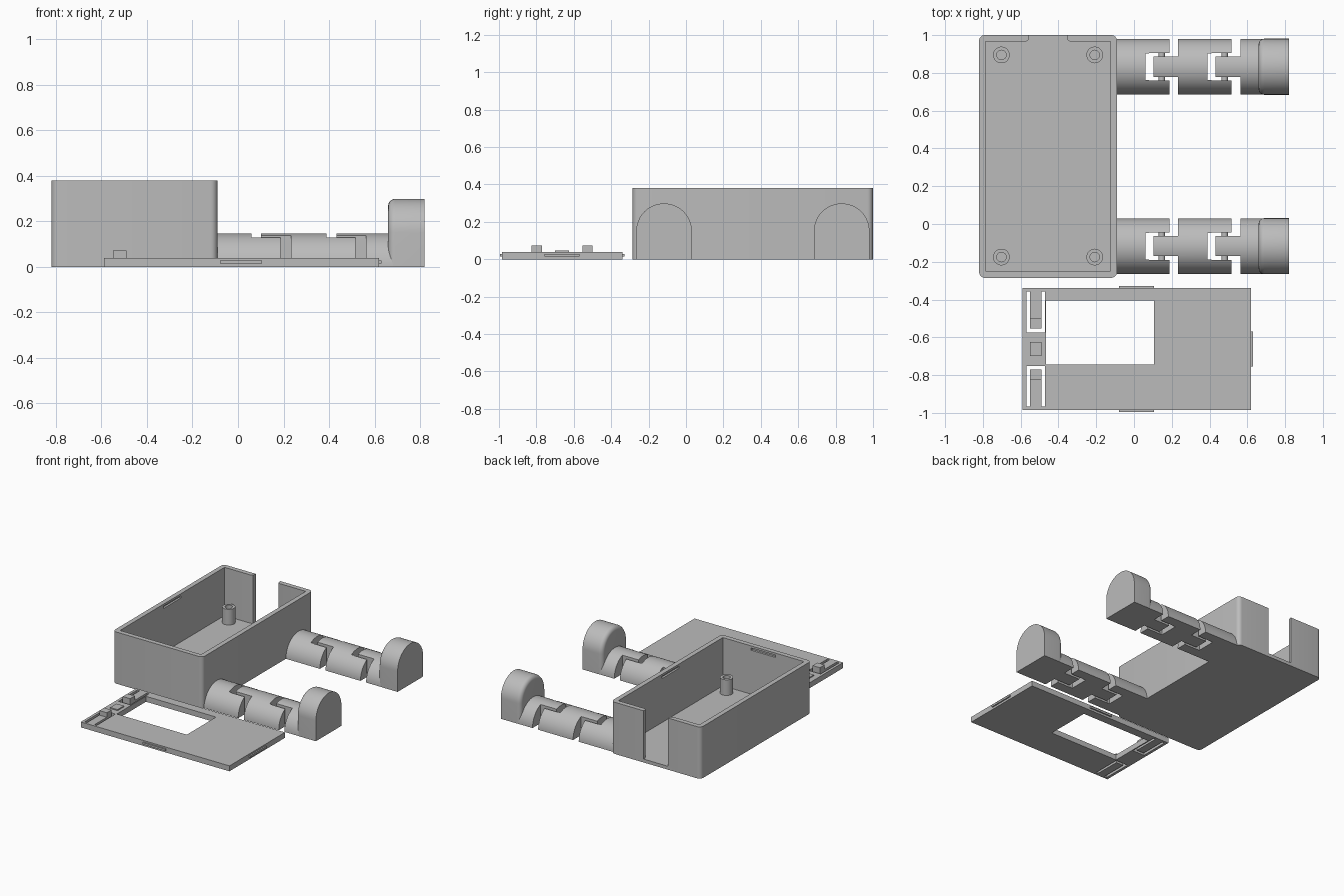
import bpy, bmesh, math
from mathutils import Vector

cube = bpy.data.objects.get("Cube")
if cube:
    bpy.data.objects.remove(cube, do_unlink=True)

grey = bpy.data.materials.new("plain grey")
grey.use_nodes = True
COLOUR = (0.5, 0.5, 0.5, 1)
grey.diffuse_color = COLOUR
grey.node_tree.nodes["Principled BSDF"].inputs["Base Color"].default_value = COLOUR


def finish(name, bm):
    bmesh.ops.recalc_face_normals(bm, faces=bm.faces)
    mesh = bpy.data.meshes.new(name)
    bm.to_mesh(mesh)
    bm.free()
    mesh.materials.append(grey)
    ob = bpy.data.objects.new(name, mesh)
    bpy.context.collection.objects.link(ob)
    return ob


def prism(name, points, direction):
    """Extrude a closed outline along a direction."""
    bm = bmesh.new()
    face = bm.faces.new([bm.verts.new(p) for p in points])
    new = bmesh.ops.extrude_face_region(bm, geom=[face])["geom"]
    verts = [v for v in new if isinstance(v, bmesh.types.BMVert)]
    bmesh.ops.translate(bm, verts=verts, vec=Vector(direction))
    return finish(name, bm)


def block(name, x, y, z):
    outline = [(x[0], y[0], z[0]), (x[1], y[0], z[0]), (x[1], y[1], z[0]), (x[0], y[1], z[0])]
    return prism(name, outline, (0, 0, z[1] - z[0]))


def rod(name, centre, radius, length, axis="Z"):
    bm = bmesh.new()
    bmesh.ops.create_cone(bm, cap_ends=True, segments=32, radius1=radius,
                          radius2=radius, depth=length)
    ob = finish(name, bm)
    if axis == "Y":
        ob.rotation_euler.x = math.pi / 2
    ob.location = centre
    return ob


def arch(name, x, y, radius, straight):
    """Bar along x with a flat base and a half-round top."""
    pts = [(x[0], y - radius, 0)] if straight else []
    for i in range(33):
        a = math.pi * i / 32
        pts.append((x[0], y - radius * math.cos(a), straight + radius * math.sin(a)))
    if straight:
        pts.append((x[0], y + radius, 0))
    return prism(name, pts, (x[1] - x[0], 0, 0))


def combine(target, others, operation="DIFFERENCE"):
    bpy.context.view_layer.objects.active = target
    for other in others:
        mod = target.modifiers.new("combine", "BOOLEAN")
        mod.operation, mod.solver, mod.object = operation, "EXACT", other
        bpy.ops.object.modifier_apply(modifier=mod.name)
        bpy.data.objects.remove(other, do_unlink=True)
    return target


def round_edges(ob, pick, radius, segments=6):
    bm = bmesh.new()
    bm.from_mesh(ob.data)
    edges = [e for e in bm.edges if pick(*[v.co for v in e.verts])]
    bmesh.ops.bevel(bm, geom=edges, offset=radius, segments=segments,
                    profile=0.5, affect="EDGES")
    bm.to_mesh(ob.data)
    bm.free()


# Open case with rounded upright corners
FLOOR = 0.025
case = block("case", (-0.82, -0.09), (-0.285, 1.0), (0, 0.38))
round_edges(case, lambda a, b: abs(a.z - b.z) > 0.1, 0.03)
mid_x, mid_y = -0.455, 0.357
notch_half = [(0.1, 1.02), (0.1, 0.985), (0.104, 0.974), (0.115, 0.967), (0.13, 0.964), (0.13, 0.94)]
notch = [(mid_x + s, y, FLOOR) for s, y in notch_half]
notch += [(mid_x - s, y, FLOOR) for s, y in reversed(notch_half)]
combine(case, [
    block("cavity", (-0.785, -0.125), (-0.25, 0.965), (FLOOR, 0.5)),
    prism("cable_notch", notch, (0, 0, 0.5)),
    block("side_slots", (-0.8, -0.11), (mid_y - 0.1, mid_y + 0.1), (0.348, 0.365)),
    block("end_slot", (mid_x - 0.1, mid_x + 0.1), (-0.265, 0), (0.348, 0.365)),
])

# Screw posts
for i, x in enumerate((-0.702, -0.208)):
    for j, y in enumerate((-0.175, 0.895)):
        post = rod(f"screw_post_{i}_{j}", (x, y, 0.08), 0.044, 0.12)
        combine(post, [rod("hole", (x, y, 0.09), 0.025, 0.12)])

# Jointed legs, each with an upright foot
R = 0.1475
for side, y in (("front", -0.1175), ("back", 0.8325)):
    leg = arch(f"{side}_leg", (-0.1, 0.7), y, R, 0)
    cutters = []
    for x in (0.06, 0.39):
        cutters.append(block("slot", (x, x + 0.042), (y - 0.07, y + 0.07), (-0.1, 0.3)))
        for s in (-1, 1):
            clearance = sorted((y + s * 0.053, y + s * 0.072))
            gap = sorted((y + s * 0.053, y + s * 0.3))
            cutters.append(block("clearance", (x + 0.02, x + 0.15), clearance, (-0.1, 0.3)))
            cutters.append(block("gap", (x + 0.127, x + 0.173), gap, (-0.1, 0.3)))
    combine(leg, cutters)
    for k, x in enumerate((0.147, 0.48)):
        rod(f"{side}_hinge_pin_{k}", (x, y, 0.075), 0.017, 0.17, "Y")
    foot = arch(f"{side}_foot", (0.66, 0.82), y, R + 0.001, 0.15)
    round_edges(foot, lambda a, b: max(a.x, b.x) < 0.67 and max(a.z, b.z) > 0.01, 0.03)

# Flat lid with a window and two spring latches
lid = block("lid", (-0.59, 0.62), (-0.985, -0.34), (0, 0.04))
lid_y = -0.6625
cutters = [block("window", (-0.465, 0.105), (-0.745, -0.405), (-0.1, 0.1))]
for s in (-1, 1):
    def span(a, b):
        return sorted((lid_y + s * a, lid_y + s * b))
    for x in ((-0.57, -0.55), (-0.49, -0.472)):
        cutters.append(block("latch_gap", x, span(0.088, 0.305), (-0.1, 0.1)))
    cutters.append(block("latch_end_gap", (-0.56, -0.48), span(0.088, 0.108), (-0.1, 0.1)))
    block(f"latch_{'front' if s < 0 else 'back'}", (-0.55, -0.49), span(0.108, 0.163), (0.03, 0.073))
    block(f"lid_tab_{'front' if s < 0 else 'back'}", (-0.08, 0.105), span(0.31, 0.333), (0.015, 0.029))
combine(lid, cutters)
block("lid_tab_end", (0.6, 0.63), (lid_y - 0.093, lid_y + 0.093), (0.015, 0.029))
block("lid_middle_pad", (-0.55, -0.49), (lid_y - 0.037, lid_y + 0.037), (0.03, 0.048))

# Smooth the curved surfaces, keep the hard edges
for ob in bpy.context.view_layer.objects:
    ob.select_set(ob.type == "MESH" and grey.name in ob.data.materials)
bpy.context.view_layer.objects.active = lid
bpy.ops.object.shade_smooth_by_angle(angle=math.radians(30))
